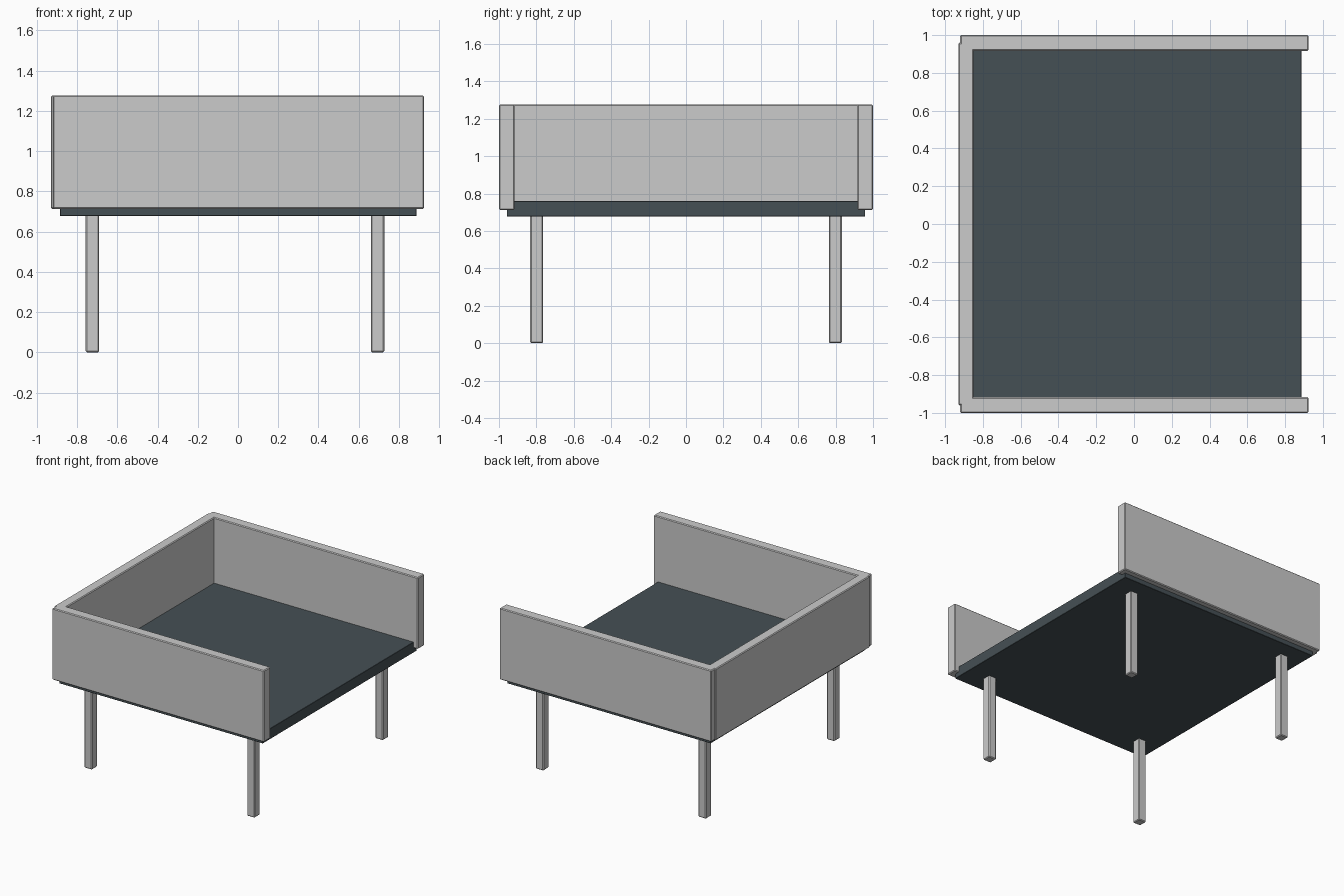
import bpy
import bmesh

if "Cube" in bpy.data.objects:
    bpy.data.objects.remove(bpy.data.objects["Cube"])


def box(name, x, y, z, bevel=0.006, material=None):
    """Box spanning the given (min, max) ranges, with slightly eased edges."""
    mesh = bpy.data.meshes.new(name)
    bm = bmesh.new()
    bmesh.ops.create_cube(bm, size=1)
    for v in bm.verts:
        v.co = [(a + b) / 2 + c * (b - a) for (a, b), c in zip((x, y, z), v.co)]
    bm.to_mesh(mesh)
    bm.free()
    obj = bpy.data.objects.new(name, mesh)
    bpy.context.collection.objects.link(obj)
    if bevel:
        mod = obj.modifiers.new("eased_edges", 'BEVEL')
        mod.width = bevel
        mod.segments = 1
    if material:
        mesh.materials.append(material)
    return obj


dark = bpy.data.materials.new("dark_seat")
dark.diffuse_color = (0.06, 0.08, 0.09, 1)
dark.use_nodes = True
dark.node_tree.nodes["Principled BSDF"].inputs["Base Color"].default_value = dark.diffuse_color

# Seat slab
box("seat", (-0.885, 0.887), (-0.958, 0.958), (0.677, 0.76), 0.002, dark)

# Back panel, slightly proud of the arms at the rear
box("back_panel", (-0.93, -0.85), (-0.96, 0.96), (0.713, 1.276))

# Arm panels and legs, one set per side
for side, s in (("front", -1), ("rear", 1)):
    def span(a, b):
        return tuple(sorted((s * a, s * b)))

    box(side + "_arm_panel", (-0.92, 0.925), span(0.917, 1.0), (0.713, 1.276))
    box(side + "_left_leg", (-0.757, -0.69), span(0.765, 0.833), (0, 0.685))
    box(side + "_right_leg", (0.66, 0.727), span(0.765, 0.833), (0, 0.685))
